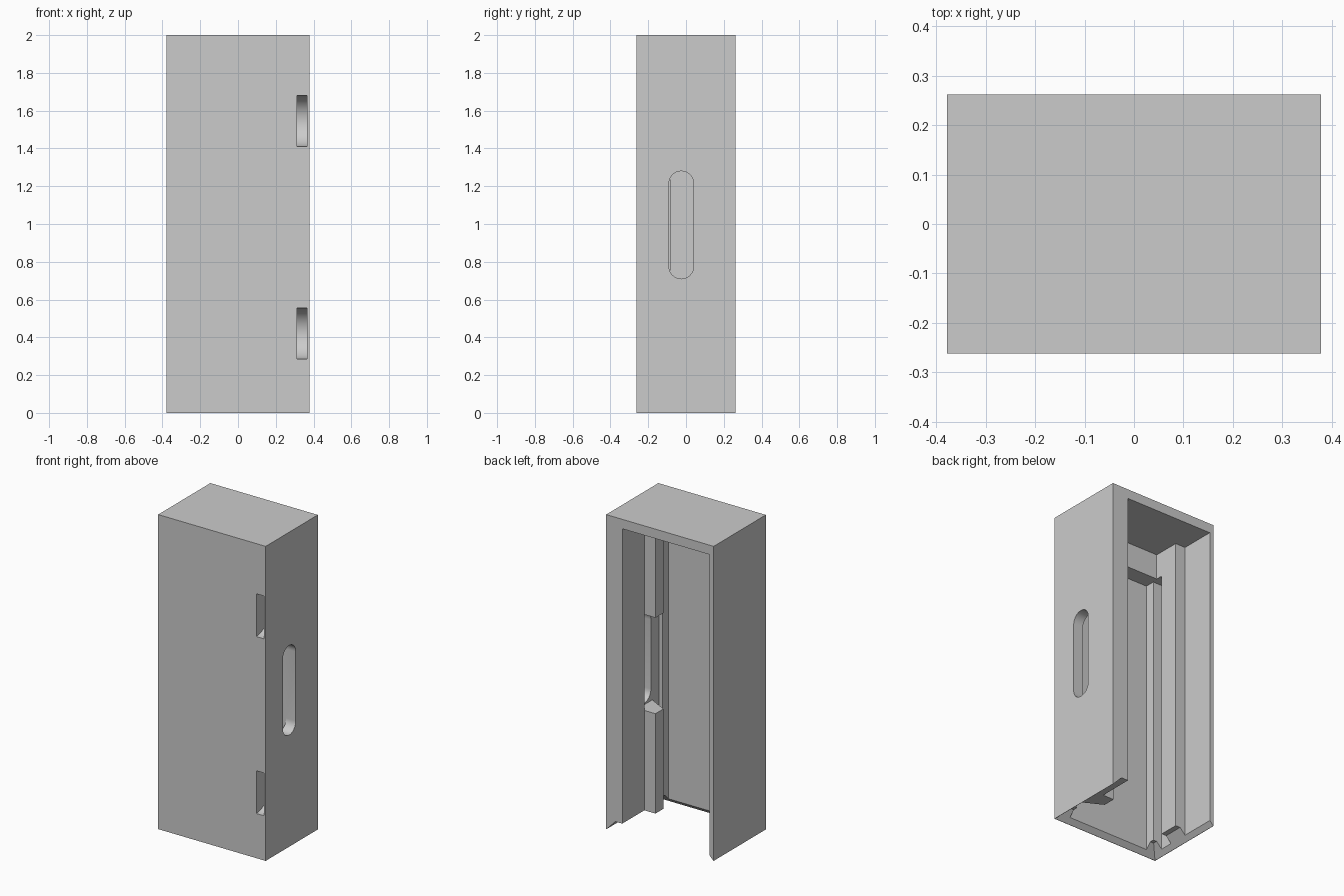
import bpy
import bmesh
from math import pi, cos, sin, radians

if "Cube" in bpy.data.objects:
    bpy.data.objects.remove(bpy.data.objects["Cube"])

HX, HY, H = 0.378, 0.262, 2.0

grey = bpy.data.materials.new("plain_grey")
grey.use_nodes = True
grey.diffuse_color = (0.6, 0.6, 0.6, 1)
grey.node_tree.nodes["Principled BSDF"].inputs["Base Color"].default_value = (0.6, 0.6, 0.6, 1)


def loft(name, start, end):
    """Solid between two matching outlines of 3D points."""
    bm = bmesh.new()
    a = [bm.verts.new(p) for p in start]
    b = [bm.verts.new(p) for p in end]
    bm.faces.new(a)
    bm.faces.new(b)
    n = len(a)
    for i in range(n):
        j = (i + 1) % n
        bm.faces.new((a[i], a[j], b[j], b[i]))
    bmesh.ops.recalc_face_normals(bm, faces=bm.faces)
    mesh = bpy.data.meshes.new(name)
    bm.to_mesh(mesh)
    bm.free()
    mesh.materials.append(grey)
    ob = bpy.data.objects.new(name, mesh)
    bpy.context.collection.objects.link(ob)
    return ob


def upright(name, outline, z0, z1):
    return loft(name, [(x, y, z0) for x, y in outline], [(x, y, z1) for x, y in outline])


def rect(x0, x1, y0, y1):
    return [(x0, y0), (x1, y0), (x1, y1), (x0, y1)]


def box(name, x0, x1, y0, y1, z0, z1):
    return upright(name, rect(x0, x1, y0, y1), z0, z1)


def across(name, outline, x0, x1):
    """Extrude a y-z outline along x."""
    return loft(name, [(x0, y, z) for y, z in outline], [(x1, y, z) for y, z in outline])


def arc(y, z, r, a0, a1, n=16):
    return [(y + r * cos(a0 + (a1 - a0) * i / n), z + r * sin(a0 + (a1 - a0) * i / n))
            for i in range(n + 1)]


def cut(target, cutter):
    cutter.hide_render = True
    mod = target.modifiers.new("cut", 'BOOLEAN')
    mod.operation = 'DIFFERENCE'
    mod.solver = 'EXACT'
    mod.object = cutter
    bpy.context.view_layer.objects.active = target
    bpy.ops.object.modifier_apply(modifier=mod.name)
    bpy.data.objects.remove(cutter)


housing = box("housing", -HX, HX, -HY, HY, 0, H)

# Cavity open at the back and below, with side ribs and panel grooves
cavity = [
    (0.265, 0.40), (0.265, 0.04), (0.187, 0.04), (0.187, -0.04),
    (0.31, -0.105), (0.31, -0.17), (0.286, -0.17), (0.286, -0.232),
    (-0.288, -0.232), (-0.288, -0.17), (-0.35, -0.17), (-0.35, -0.086),
    (-0.28, -0.086), (-0.28, 0.04), (-0.35, 0.04), (-0.35, 0.40),
]
cut(housing, upright("cavity_cutter", cavity, -0.1, 1.94))

# Sloped seat around the open bottom
d = 0.065
lo = [(x, y, -0.002) for x, y in rect(-HX, HX, -HY, 0.4)]
hi = [(x, y, d) for x, y in rect(d - HX, HX - d, d - HY, 0.4)]
cut(housing, loft("seat_cutter", lo, hi))

# Gap in the thick rib beside the finger slot
cut(housing, box("rib_gap_cutter", 0.15, 0.31, -0.14, 0.04, 0.70, 1.31))

# Rounded slot through the left wall
r = 0.065
slot = arc(-0.025, 1.28 - r, r, 0, pi) + arc(-0.025, 0.71 + r, r, pi, 2 * pi)
cut(housing, across("slot_cutter", slot, 0.25, 0.5))

# Two half-round pockets in the front
for z in (0.42, 1.545):
    pocket = [(-0.3, z - 0.136)] + arc(-HY, z, 0.136, -pi / 2, pi / 2, 24) + [(-0.3, z + 0.136)]
    cut(housing, across("pocket_cutter", pocket, 0.312, 0.366))

# Stop blocks at the top of the grooves
box("end_stop", -0.36, 0.33, -0.25, -0.13, 1.78, 1.95)
box("groove_plug", -0.36, -0.28, -0.14, -0.08, 1.78, 1.95)

bpy.ops.object.select_all(action='DESELECT')
housing.select_set(True)
bpy.context.view_layer.objects.active = housing
bpy.ops.object.shade_smooth_by_angle(angle=radians(30))
